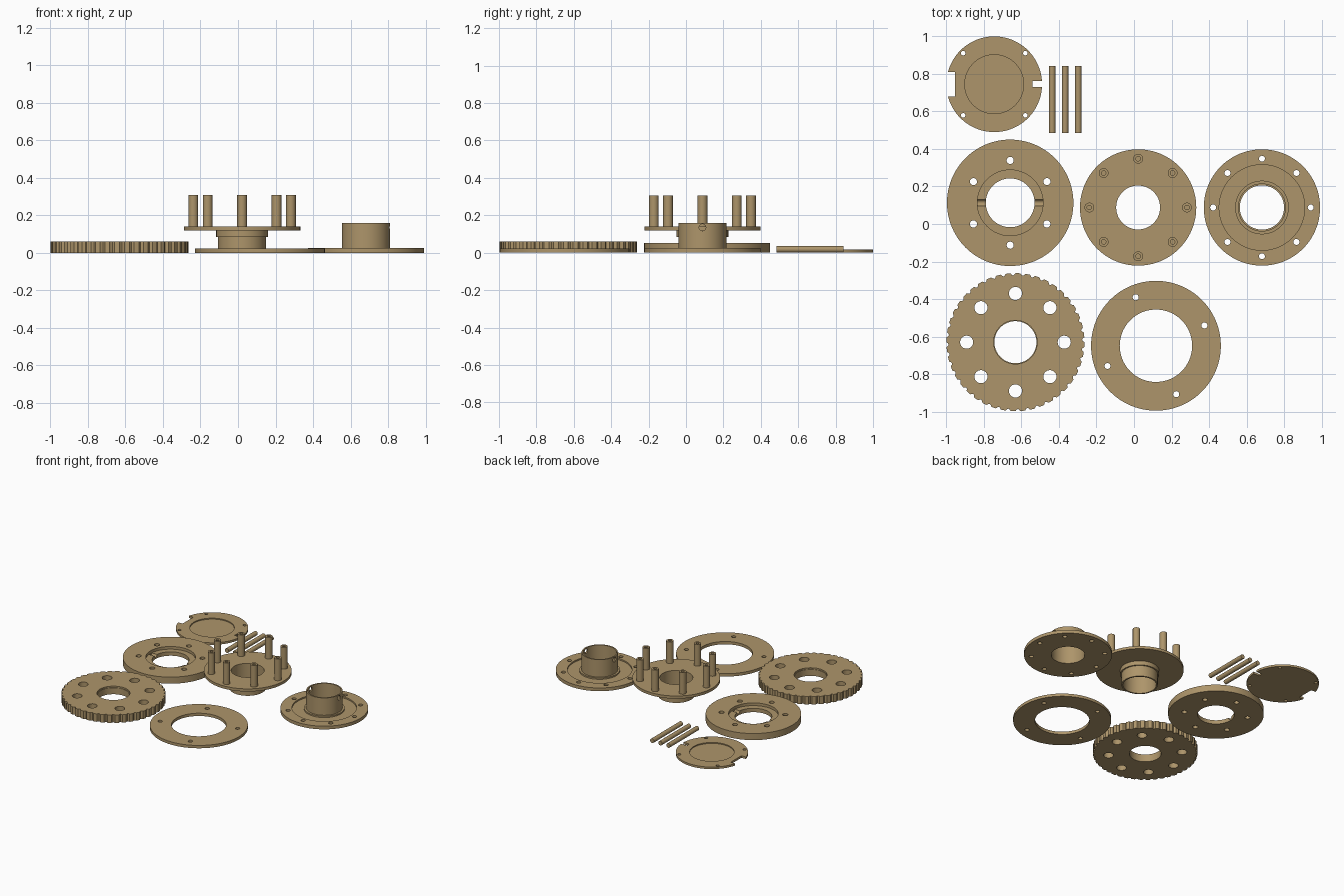
import bpy, bmesh, math
from mathutils import Matrix, Vector

if "Cube" in bpy.data.objects:
    bpy.data.objects.remove(bpy.data.objects["Cube"])

tan = bpy.data.materials.new("tan")
tan.diffuse_color = (0.42, 0.30, 0.145, 1)
tan.use_nodes = True
tan.node_tree.nodes["Principled BSDF"].inputs["Base Color"].default_value = tan.diffuse_color


def finish(name, bm, loc):
    bmesh.ops.remove_doubles(bm, verts=bm.verts, dist=1e-5)
    bmesh.ops.recalc_face_normals(bm, faces=bm.faces)
    me = bpy.data.meshes.new(name)
    bm.to_mesh(me)
    bm.free()
    me.materials.append(tan)
    ob = bpy.data.objects.new(name, me)
    ob.location = loc
    bpy.context.collection.objects.link(ob)
    return ob


def lathe(name, profile, loc, segs=96, rim=None):
    """Revolve a closed (radius, z) loop; rim(angle, r) may reshape the radius."""
    bm = bmesh.new()
    rings = []
    for i in range(segs):
        a = 2 * math.pi * i / segs
        ring = []
        for r, z in profile:
            q = rim(a, r) if rim else r
            ring.append(bm.verts.new((q * math.cos(a), q * math.sin(a), z)))
        rings.append(ring)
    n = len(profile)
    for i in range(segs):
        p, q = rings[i], rings[(i + 1) % segs]
        for j in range(n):
            k = (j + 1) % n
            if profile[j][0] == 0 and profile[k][0] == 0:
                continue
            bm.faces.new((p[j], q[j], q[k], p[k]))
    return finish(name, bm, loc)


def add_cyl(bm, x, y, z0, z1, r, segs=24):
    bmesh.ops.create_cone(bm, cap_ends=True, segments=segs, radius1=r, radius2=r,
                          depth=z1 - z0,
                          matrix=Matrix.Translation((x, y, (z0 + z1) / 2)))


def add_cyl_x(bm, z, half, r):
    bmesh.ops.create_cone(bm, cap_ends=True, segments=24, radius1=r, radius2=r,
                          depth=2 * half, matrix=Matrix.Translation((0, 0, z))
                          @ Matrix.Rotation(math.pi / 2, 4, 'Y'))


def add_box(bm, x0, x1, y0, y1, z0, z1):
    m = Matrix.Translation(((x0 + x1) / 2, (y0 + y1) / 2, (z0 + z1) / 2))
    bmesh.ops.create_cube(bm, size=1, matrix=m @ Matrix.Diagonal((x1 - x0, y1 - y0, z1 - z0, 1)))


def circle(n, r, start=0):
    return [(r * math.cos(math.radians(start) + 2 * math.pi * i / n),
             r * math.sin(math.radians(start) + 2 * math.pi * i / n)) for i in range(n)]


def boolean(ob, bm, op='DIFFERENCE'):
    tool = finish("tool", bm, ob.location)
    mod = ob.modifiers.new("cut", 'BOOLEAN')
    mod.operation, mod.solver, mod.object = op, 'EXACT', tool
    bpy.context.view_layer.objects.active = ob
    bpy.ops.object.modifier_apply(modifier=mod.name)
    bpy.data.objects.remove(tool)


def drill(ob, points, r, z0=-0.1, z1=0.3):
    bm = bmesh.new()
    for x, y in points:
        add_cyl(bm, x, y, z0, z1, r)
    boolean(ob, bm)


# Cover disc: shallow recess, four screw holes, two edge notches
cover = lathe("cover_disc", [(0, 0), (0.255, 0), (0.255, 0.016), (0.157, 0.016),
                             (0.157, 0.008), (0, 0.008)], (-0.745, 0.745, 0))
drill(cover, circle(4, 0.234, 45), 0.012)
bm = bmesh.new()
add_box(bm, -0.3, -0.208, -0.066, 0.066, -0.1, 0.1)
add_box(bm, 0.205, 0.3, -0.016, 0.016, -0.1, 0.1)
boolean(cover, bm)

# Three loose rods
for i, x in enumerate((-0.436, -0.367, -0.297)):
    bm = bmesh.new()
    add_cyl(bm, 0, 0, -0.178, 0.178, 0.017)
    bm.transform(Matrix.Rotation(math.pi / 2, 4, 'X'))
    finish("rod_%d" % (i + 1), bm, (x, 0.663, 0.018))

# Thick ring: stepped bore, six holes, two rod slots
thick = lathe("thick_ring", [(0.13, 0), (0.337, 0), (0.337, 0.051), (0.175, 0.051),
                             (0.175, 0.03), (0.13, 0.03)], (-0.66, 0.113, 0))
drill(thick, circle(6, 0.226, 30), 0.019)
bm = bmesh.new()
add_cyl_x(bm, 0.03, 0.174, 0.017)
boolean(thick, bm)

# Pin hub: flange on a stepped sleeve with eight hollow pins
hub_loc = (0.022, 0.088, 0)
lathe("pin_hub", [(0.117, 0), (0.128, 0), (0.128, 0.085), (0.138, 0.085), (0.138, 0.118),
                  (0.31, 0.118), (0.31, 0.139), (0.117, 0.139)], hub_loc)
for i, (x, y) in enumerate(circle(8, 0.26)):
    lathe("hub_pin_%d" % (i + 1), [(0, 0.13), (0.026, 0.13), (0.026, 0.307), (0.012, 0.307),
                                   (0.012, 0.16), (0, 0.16)],
          (hub_loc[0] + x, hub_loc[1] + y, 0), 24)

# Sleeve flange: groove around a tall sleeve with a cross hole
sleeve = lathe("sleeve_flange", [(0.118, 0), (0.31, 0), (0.31, 0.025), (0.228, 0.025),
                                 (0.228, 0.014), (0.143, 0.014), (0.143, 0.025),
                                 (0.128, 0.025), (0.128, 0.16), (0.118, 0.16)],
               (0.682, 0.088, 0))
drill(sleeve, circle(8, 0.26), 0.016)
bm = bmesh.new()
add_cyl_x(bm, 0.135, 0.2, 0.018)
boolean(sleeve, bm)

# Toothed wheel: scalloped rim and eight large holes
TEETH = 44


def scallop(a, r):
    if r < 0.3:
        return r
    t = (a * TEETH / (2 * math.pi)) % 1
    return r - 0.012 * max(0, math.sin(2 * math.pi * t))


wheel = lathe("toothed_wheel", [(0.112, 0), (0.368, 0), (0.368, 0.061), (0.116, 0.061),
                                (0.116, 0.05), (0.112, 0.05)], (-0.632, -0.63, 0),
              TEETH * 8, scallop)
drill(wheel, circle(8, 0.26), 0.035)

# Thin ring with four holes
thin = lathe("thin_ring", [(0.193, 0), (0.346, 0), (0.346, 0.022), (0.193, 0.022)],
             (0.117, -0.649, 0))
drill(thin, circle(4, 0.28, 22.7), 0.016)

# Smooth the round walls, keep edges crisp
bpy.ops.object.select_all(action='SELECT')
bpy.ops.object.shade_smooth_by_angle(angle=math.radians(25))
